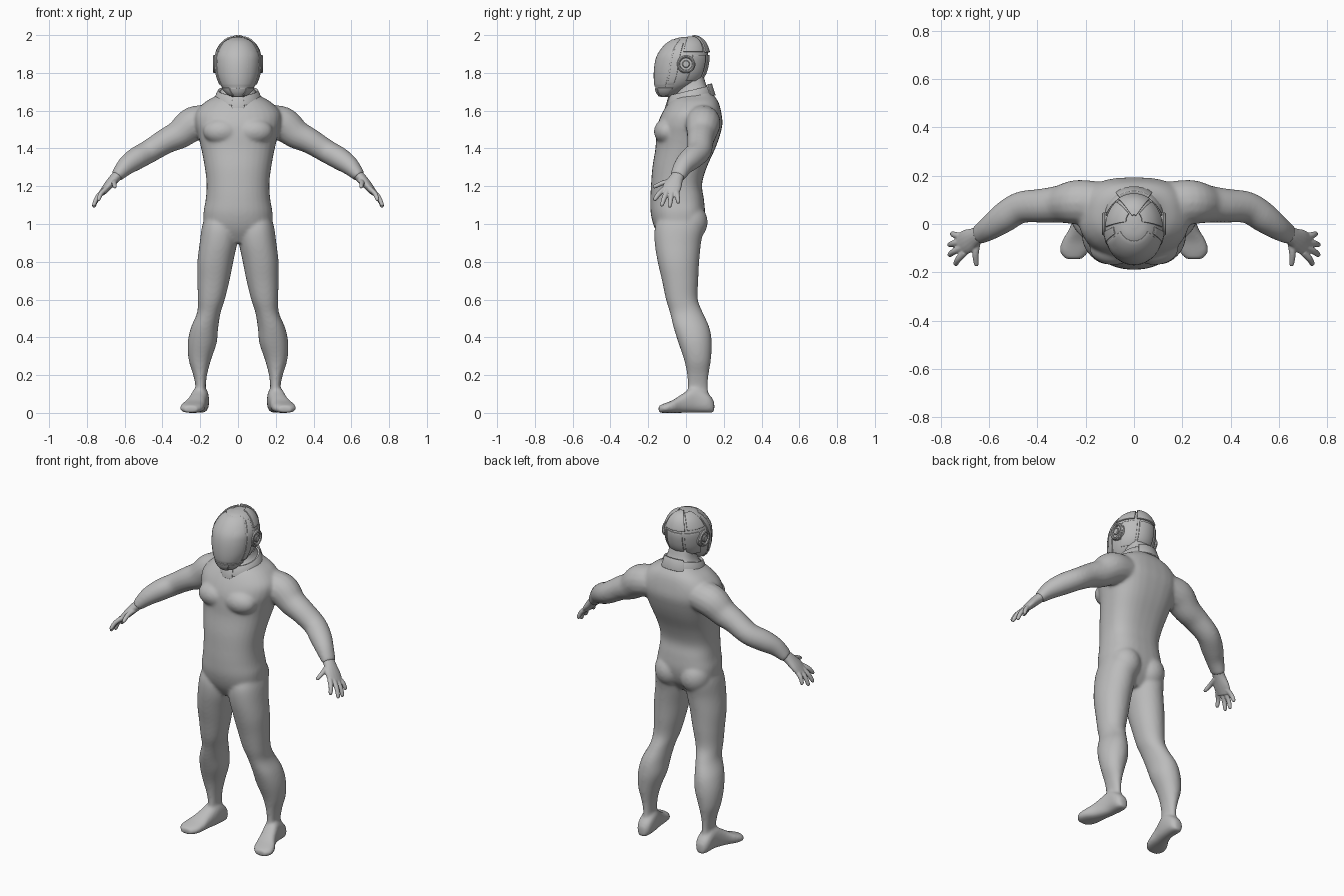
import bpy, bmesh
from math import sin, cos, pi, radians
from mathutils import Vector, Matrix

if "Cube" in bpy.data.objects:
    bpy.data.objects.remove(bpy.data.objects["Cube"])

grey = bpy.data.materials.new("suit grey")
grey.use_nodes = True
grey.diffuse_color = (0.5, 0.5, 0.5, 1)
grey.node_tree.nodes["Principled BSDF"].inputs["Base Color"].default_value = (0.5, 0.5, 0.5, 1)


def sample(rows, u):
    """Smooth interpolation of table rows at position u."""
    i = min(int(u), len(rows) - 2)
    t = u - i
    a, b, c, d = (rows[max(0, min(len(rows) - 1, i + k))] for k in (-1, 0, 1, 2))
    return [q + 0.5 * t * (r - p + t * (2 * p - 5 * q + 4 * r - s + t * (3 * (q - r) + s - p)))
            for p, q, r, s in zip(a, b, c, d)]


def dense(rows, k=5):
    return [sample(rows, i / k) for i in range((len(rows) - 1) * k + 1)]


def curve(a, n=2.0):
    """Unit superellipse point."""
    c, s = cos(a), sin(a)
    f = lambda v: (1 if v > 0 else -1) * abs(v) ** (2 / n)
    return f(c), f(s)


def loft(bm, rings):
    loops = [[bm.verts.new(p) for p in ring] for ring in rings]
    n = len(loops[0])
    for a, b in zip(loops, loops[1:]):
        for i in range(n):
            bm.faces.new((a[i], a[(i + 1) % n], b[(i + 1) % n], b[i]))
    bm.faces.new(loops[0])
    bm.faces.new(loops[-1])


ANGLES = [2 * pi * i / 32 for i in range(32)]


def slab_ring(z, x0, x1, y0, y1, back=2.0, side=1):
    """Horizontal oval between x0..x1 and y0..y1, squarer at the back."""
    pts = []
    for a in ANGLES:
        cx, cy = curve(a, back if sin(a) > 0 else 2.2)
        pts.append((side * ((x0 + x1) / 2 + cx * (x1 - x0) / 2),
                    (y0 + y1) / 2 + cy * (y1 - y0) / 2, z))
    return pts


def tube(bm, rows, side, k=5):
    """Limb along a path; each row is x, y, z, width radius, thickness radius."""
    rows = dense(rows, k)
    rings = []
    for i, row in enumerate(rows):
        p = Vector(row[:3])
        t = (Vector(rows[min(i + 1, len(rows) - 1)][:3]) - Vector(rows[max(i - 1, 0)][:3])).normalized()
        hint = Vector((0.1, 1, 0)) if abs(t.y) < 0.8 else Vector((1, 0, 0))
        w = (hint - t * hint.dot(t)).normalized()
        v = t.cross(w)
        ring = [p + w * cos(a) * row[3] + v * sin(a) * row[4] for a in ANGLES[::2]]
        rings.append([(side * q.x, q.y, q.z) for q in ring])
    loft(bm, rings)


def ball(bm, centre, size):
    bmesh.ops.create_uvsphere(bm, u_segments=24, v_segments=16, radius=1,
                              matrix=Matrix.Translation(centre) @ Matrix.Diagonal((*size, 1)))


def finish(name, bm, sharp=35):
    bmesh.ops.recalc_face_normals(bm, faces=bm.faces)
    mesh = bpy.data.meshes.new(name)
    bm.to_mesh(mesh)
    bm.free()
    mesh.materials.append(grey)
    ob = bpy.data.objects.new(name, mesh)
    bpy.context.collection.objects.link(ob)
    bpy.ops.object.select_all(action='DESELECT')
    ob.select_set(True)
    bpy.context.view_layer.objects.active = ob
    bpy.ops.object.shade_smooth_by_angle(angle=radians(sharp))
    return ob


def blend(ob, voxel, rounds):
    """Fuse overlapping volumes into one smooth skin."""
    m = ob.modifiers.new("fuse", 'REMESH')
    m.mode, m.voxel_size, m.use_smooth_shade = 'VOXEL', voxel, True
    m = ob.modifiers.new("soften", 'SMOOTH')
    m.factor, m.iterations = 0.5, rounds


# Body: z, half width, front y, back y
TORSO = [(.90, .05, -.12, .03), (.97, .165, -.163, .08), (1.05, .183, -.186, .10),
         (1.13, .171, -.189, .095), (1.21, .166, -.185, .085), (1.30, .176, -.178, .11),
         (1.40, .195, -.162, .155), (1.47, .212, -.158, .18), (1.53, .228, -.15, .193),
         (1.59, .225, -.125, .187), (1.645, .175, -.09, .172), (1.685, .11, -.055, .145),
         (1.73, .08, -.045, .11), (1.80, .07, -.04, .09)]
# Leg: z, inner x, outer x, front y, back y
LEG = [(1.04, .03, .175, -.14, .08), (.98, .005, .192, -.165, .095), (.90, .005, .203, -.166, .08),
       (.80, .025, .215, -.15, .07), (.70, .045, .215, -.127, .065), (.60, .07, .213, -.106, .063),
       (.53, .092, .217, -.085, .09), (.45, .105, .25, -.065, .125), (.37, .113, .266, -.04, .137),
       (.28, .143, .261, -.01, .132), (.20, .164, .237, .006, .12), (.13, .171, .224, .008, .117),
       (.05, .17, .227, .0, .13)]
# Foot: y, centre x, half width, height
FOOT = [(.15, .197, .022, .06), (.12, .197, .042, .10), (.05, .2, .045, .14), (-.02, .218, .05, .10),
        (-.07, .236, .062, .068), (-.115, .247, .06, .05), (-.145, .25, .034, .038)]
ARM = [(.14, .085, 1.545, .09, .085), (.235, .09, 1.53, .093, .092), (.31, .082, 1.475, .078, .078),
       (.38, .076, 1.44, .071, .068), (.47, .068, 1.385, .066, .062), (.54, .025, 1.345, .063, .06),
       (.595, -.015, 1.305, .052, .05), (.645, -.045, 1.25, .042, .032)]

bm = bmesh.new()
loft(bm, [slab_ring(z, -w, w, f, b, 2.7) for z, w, f, b in dense(TORSO)])
for s in (1, -1):
    loft(bm, [slab_ring(*row, side=s) for row in dense(LEG)])
    loft(bm, [[(s * (x + w * curve(a, 2.5)[0]), y, h / 2 * (1 + curve(a, 2.5)[1])) for a in ANGLES]
              for y, x, w, h in dense(FOOT)])
    tube(bm, ARM, s)
    ball(bm, (s * .085, -.1, 1.49), (.1, .07, .07))       # chest muscle
    ball(bm, (s * .085, .02, 1.01), (.09, .095, .1))      # buttock
blend(finish("body", bm), .008, 12)

# Hands: palm, four fingers and thumb
PALM = [(.625, -.035, 1.27, .036, .028), (.655, -.052, 1.24, .038, .027),
        (.69, -.072, 1.20, .05, .023), (.72, -.086, 1.163, .046, .016)]
FINGERS = [((.70, -.117, 1.185), (.742, -.17, 1.125)), ((.71, -.097, 1.18), (.768, -.13, 1.095)),
           ((.714, -.074, 1.175), (.768, -.087, 1.088)), ((.71, -.052, 1.175), (.757, -.04, 1.11)),
           ((.648, -.07, 1.23), (.653, -.175, 1.195))]
for s, side in ((1, "left"), (-1, "right")):
    bm = bmesh.new()
    tube(bm, PALM, s)
    for root, tip in FINGERS:
        a, b = Vector(root), Vector(tip)
        mid = a.lerp(b, .5) + Vector((.005, 0, .005))
        end = b + (a - b) * .1
        tube(bm, [(*a, .015, .014), (*mid, .0135, .0125), (*end, .0105, .0105), (*b, .005, .005)], s)
    blend(finish(side + "_hand", bm), .004, 3)

# Helmet shell: z, half width, front y, back y
HEAD = [(1.672, .03, -.135, -.06), (1.70, .065, -.155, -.02), (1.74, .095, -.165, .055),
        (1.79, .114, -.168, .098), (1.85, .121, -.163, .116), (1.90, .117, -.147, .117),
        (1.95, .09, -.108, .10), (1.98, .054, -.06, .07), (1.99, .015, -.015, .035)]


def head_point(deg, u, lift):
    z, w, f, b = sample(HEAD, u)
    a = radians(deg)
    p = Vector((w * cos(a), (f + b) / 2 + (b - f) / 2 * sin(a), z))
    return p + (p - Vector((0, -.02, 1.83))).normalized() * lift


bm = bmesh.new()
loft(bm, [slab_ring(z, -w, w, f, b) for z, w, f, b in dense(HEAD, 6)])
finish("helmet_shell", bm)


def panel(name, a0, a1, u0, u1, lift, n=14):
    """Raised plate that follows the helmet surface."""
    bm = bmesh.new()
    grid = [[bm.verts.new(head_point(a0 + (a1 - a0) * i / n, u0 + (u1 - u0) * j / n, lift))
             for i in range(n + 1)] for j in range(n + 1)]
    for r, q in zip(grid, grid[1:]):
        for i in range(n):
            bm.faces.new((r[i], r[i + 1], q[i + 1], q[i]))
    ob = finish(name, bm)
    m = ob.modifiers.new("thickness", 'SOLIDIFY')
    m.thickness, m.offset = .01, 0
    m = ob.modifiers.new("edge", 'BEVEL')
    m.width, m.segments = .002, 2


panel("visor", 207, 333, 1.7, 6.8, -.002)
panel("chin_guard", 240, 300, .3, 1.5, 0)
panel("crest", 58, 122, 5.1, 8, .007)
panel("rear_plate", 66, 114, 2.7, 4.9, .001)
for s, side in ((1, "left"), (-1, "right")):
    for name, a0, a1, u0, u1, lift in (
            ("crown_plate", 0, 52, 5.2, 7.5, .002), ("rear_side_plate", 22, 60, 2.4, 4.9, .001),
            ("temple_strip", -23, -6, 2, 6.2, 0), ("jaw_plate", -56, 0, .4, 1.6, 0)):
        if s < 0:
            a0, a1 = 180 - a1, 180 - a0
        panel(side + "_" + name, a0, a1, u0, u1, lift)
    # Round ear unit: nested discs around a raised rim
    bm = bmesh.new()
    for radius, x0, x1 in ((.05, .09, .123), (.02, .1, .133)):
        loft(bm, [[(s * x, .0 + r * cos(a), 1.847 + r * sin(a)) for a in ANGLES]
                  for x, r in ((x0, radius), (x1 - .004, radius), (x1, radius - .004))])
    rim = [[bm.verts.new((s * (.124 + .009 * sin(b)), (.04 + .008 * cos(b)) * cos(a),
                          1.847 + (.04 + .008 * cos(b)) * sin(a))) for b in ANGLES[::4]] for a in ANGLES]
    for i in range(32):
        for j in range(8):
            k, l = (i + 1) % 32, (j + 1) % 8
            bm.faces.new((rim[i][j], rim[k][j], rim[k][l], rim[i][l]))
    finish(side + "_ear_unit", bm)

# Tilted neck collar, with plates at the nape and throat
def collar(name, a0, a1, grow, low, high, closed=False):
    bm = bmesh.new()
    n = 40
    rows = []
    for t in (0, .5, 1):
        ring = []
        for i in range(n if closed else n + 1):
            a = radians(a0 + (a1 - a0) * i / n)
            y = .022 + (.122 - .02 * t + grow) * sin(a)
            ring.append(bm.verts.new(((.122 - .022 * t + grow) * cos(a), y,
                                      1.655 + .25 * (y - .02) + low + (high - low) * t)))
        rows.append(ring + ring[:1] if closed else ring)
    for r, q in zip(rows, rows[1:]):
        for i in range(n):
            bm.faces.new((r[i], r[i + 1], q[i + 1], q[i]))
    ob = finish(name, bm)
    m = ob.modifiers.new("thickness", 'SOLIDIFY')
    m.thickness, m.offset = .014, 0
    m = ob.modifiers.new("edge", 'BEVEL')
    m.width, m.segments = .003, 2


collar("collar", 0, 360, 0, 0, .05, True)
collar("nape_plate", 55, 125, .006, -.008, .06)
collar("throat_clasp", 255, 285, .006, -.012, .045)
